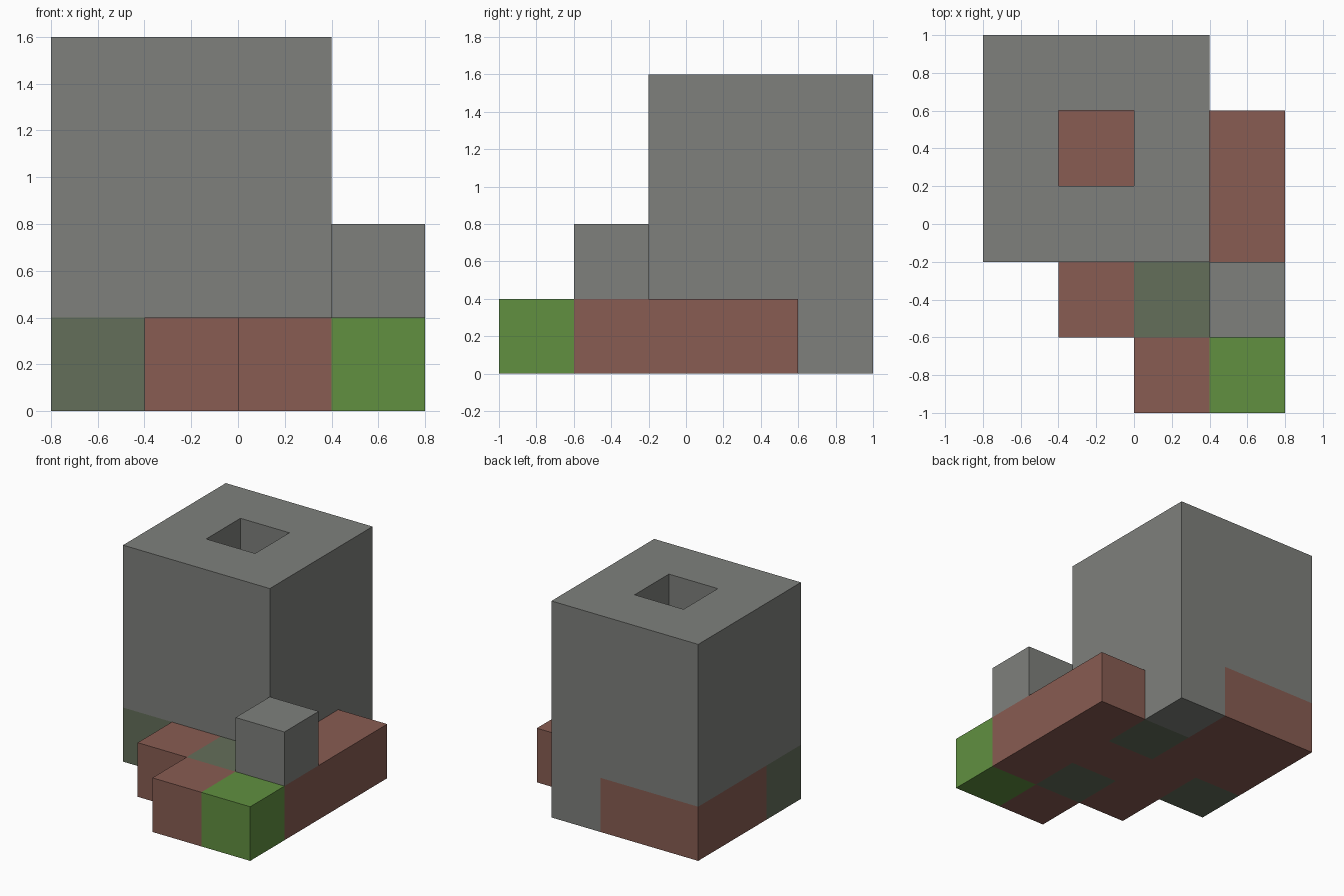
import bpy
import bmesh
from mathutils import Vector

default_cube = bpy.data.objects.get("Cube")
if default_cube:
    bpy.data.objects.remove(default_cube, do_unlink=True)

CELL = 0.4
ORIGIN = Vector((-0.8, -1.0, 0.0))


def make_material(name, rgb):
    mat = bpy.data.materials.new(name)
    mat.use_nodes = True
    color = (*rgb, 1.0)
    mat.diffuse_color = color
    bsdf = next(n for n in mat.node_tree.nodes if n.type == "BSDF_PRINCIPLED")
    bsdf.inputs["Base Color"].default_value = color
    return mat


# One letter per block type
MATERIALS = {
    "D": make_material("dirt brown", (0.246, 0.107, 0.084)),
    "G": make_material("grass green", (0.119, 0.279, 0.051)),
    "M": make_material("mossy stone", (0.127, 0.156, 0.102)),
    "S": make_material("stone grey", (0.209, 0.216, 0.202)),
}
LETTERS = list(MATERIALS)

# Ground layer, rows from back to front, columns from -x to +x
GROUND_MAP = [
    "DDS.",
    "DDMD",
    "MDDD",
    ".DMD",
    "..DG",
]
ground = {
    (x, len(GROUND_MAP) - 1 - row, 0): letter
    for row, line in enumerate(GROUND_MAP)
    for x, letter in enumerate(line)
    if letter != "."
}

# Hollow square tower, three blocks high, around an open shaft
tower = {
    (x, y, z): "S"
    for x in range(3) for y in range(2, 5) for z in range(1, 4)
    if (x, y) != (1, 3)
}

# Single block beside the tower
small_block = {(3, 1, 1): "S"}

occupied = {**ground, **tower, **small_block}


def build_blocks(name, cells):
    """Make one mesh from the exposed faces of grid cells."""
    bm = bmesh.new()
    verts = {}

    def corner(key):
        if key not in verts:
            verts[key] = bm.verts.new(ORIGIN + CELL * Vector(key))
        return verts[key]

    for cell, letter in cells.items():
        for axis in range(3):
            u, v = (axis + 1) % 3, (axis + 2) % 3
            for side in (0, 1):
                neighbour = list(cell)
                neighbour[axis] += 2 * side - 1
                if tuple(neighbour) in occupied:
                    continue
                loop = []
                for du, dv in ((0, 0), (1, 0), (1, 1), (0, 1)):
                    key = list(cell)
                    key[axis] += side
                    key[u] += du
                    key[v] += dv
                    loop.append(corner(tuple(key)))
                face = bm.faces.new(loop if side else loop[::-1])
                face.material_index = LETTERS.index(letter)

    mesh = bpy.data.meshes.new(name)
    for mat in MATERIALS.values():
        mesh.materials.append(mat)
    bm.to_mesh(mesh)
    bm.free()
    obj = bpy.data.objects.new(name, mesh)
    bpy.context.collection.objects.link(obj)
    return obj


build_blocks("ground_blocks", ground)
build_blocks("hollow_tower", tower)
build_blocks("small_stone_block", small_block)
